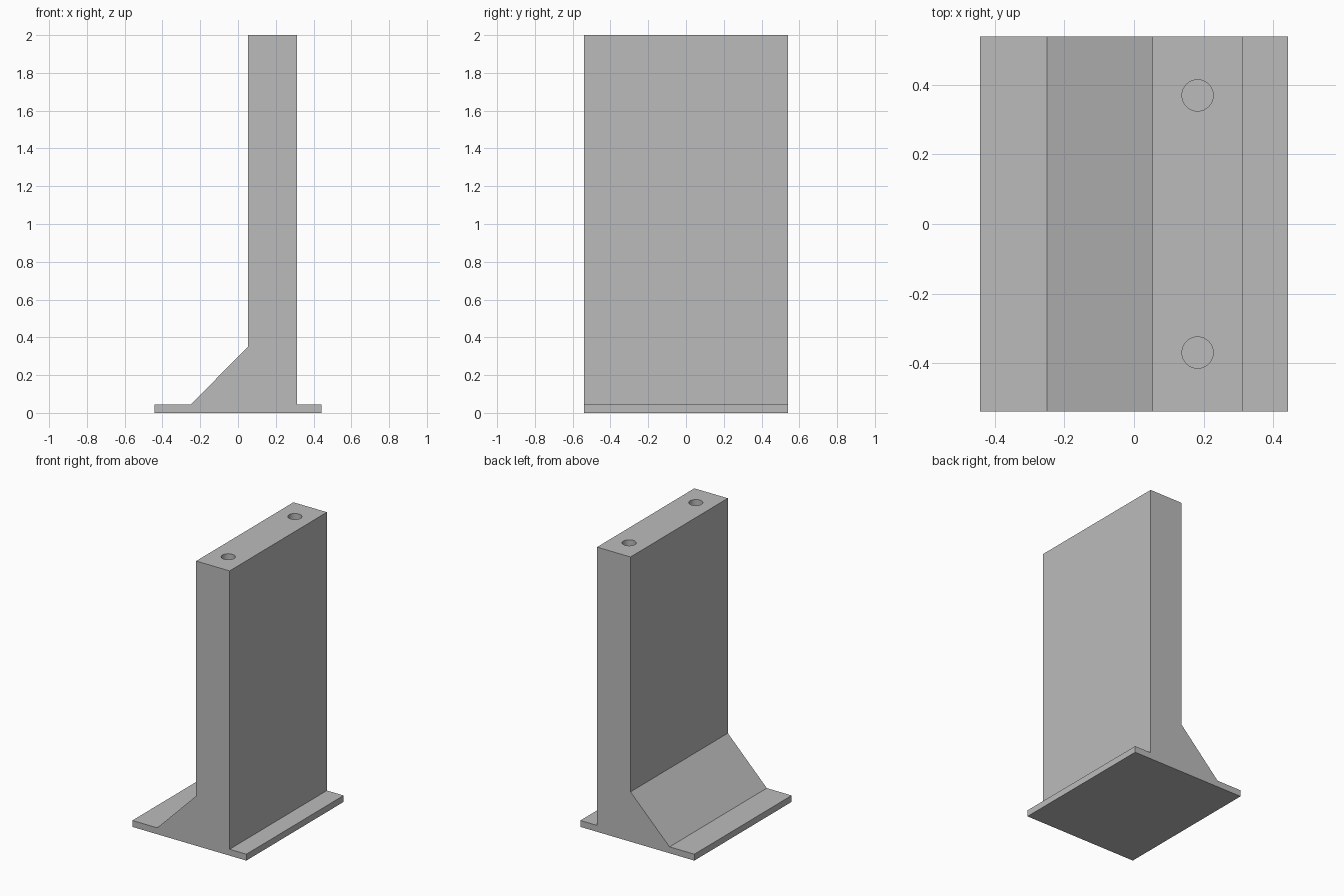
import bpy
import bmesh
import math
from mathutils import Vector

cube = bpy.data.objects.get("Cube")
if cube:
    bpy.data.objects.remove(cube, do_unlink=True)

# Single plain grey
grey = bpy.data.materials.new("plain grey")
grey.use_nodes = True
colour = (0.5, 0.5, 0.5, 1)
grey.diffuse_color = colour
grey.node_tree.nodes["Principled BSDF"].inputs["Base Color"].default_value = colour

HALF_LENGTH = 0.54
HEIGHT = 2.0
HOLE_RADIUS = 0.045
HOLE_DEPTH = 0.3


def make_object(name, bm):
    bmesh.ops.recalc_face_normals(bm, faces=bm.faces)
    mesh = bpy.data.meshes.new(name)
    bm.to_mesh(mesh)
    bm.free()
    mesh.materials.append(grey)
    obj = bpy.data.objects.new(name, mesh)
    bpy.context.collection.objects.link(obj)
    return obj


# Bracket: foot, sloped brace and upright in one extruded profile
profile = [(-0.443, 0), (0.443, 0), (0.443, 0.045), (0.313, 0.045),
           (0.313, HEIGHT), (0.053, HEIGHT), (0.053, 0.35),
           (-0.25, 0.045), (-0.443, 0.045)]
bm = bmesh.new()
face = bm.faces.new([bm.verts.new((x, -HALF_LENGTH, z)) for x, z in profile])
extruded = bmesh.ops.extrude_face_region(bm, geom=[face])["geom"]
verts = [v for v in extruded if isinstance(v, bmesh.types.BMVert)]
bmesh.ops.translate(bm, vec=Vector((0, 2 * HALF_LENGTH, 0)), verts=verts)
bracket = make_object("upright_bracket", bm)

# Two blind holes in the top edge
for side, name in ((-1, "front_hole_cutter"), (1, "back_hole_cutter")):
    bm = bmesh.new()
    bmesh.ops.create_cone(bm, cap_ends=True, segments=48, radius1=HOLE_RADIUS,
                          radius2=HOLE_RADIUS, depth=2 * HOLE_DEPTH)
    cutter = make_object(name, bm)
    cutter.location = (0.183, side * 0.37, HEIGHT)
    cutter.hide_render = True
    cutter.hide_set(True)
    cut = bracket.modifiers.new(name, 'BOOLEAN')
    cut.operation = 'DIFFERENCE'
    cut.solver = 'EXACT'
    cut.object = cutter

# Bake the holes, then smooth only their round walls
bpy.context.view_layer.objects.active = bracket
bracket.select_set(True)
for modifier in list(bracket.modifiers):
    bpy.ops.object.modifier_apply(modifier=modifier.name)
bpy.ops.object.shade_smooth_by_angle(angle=math.radians(30))
